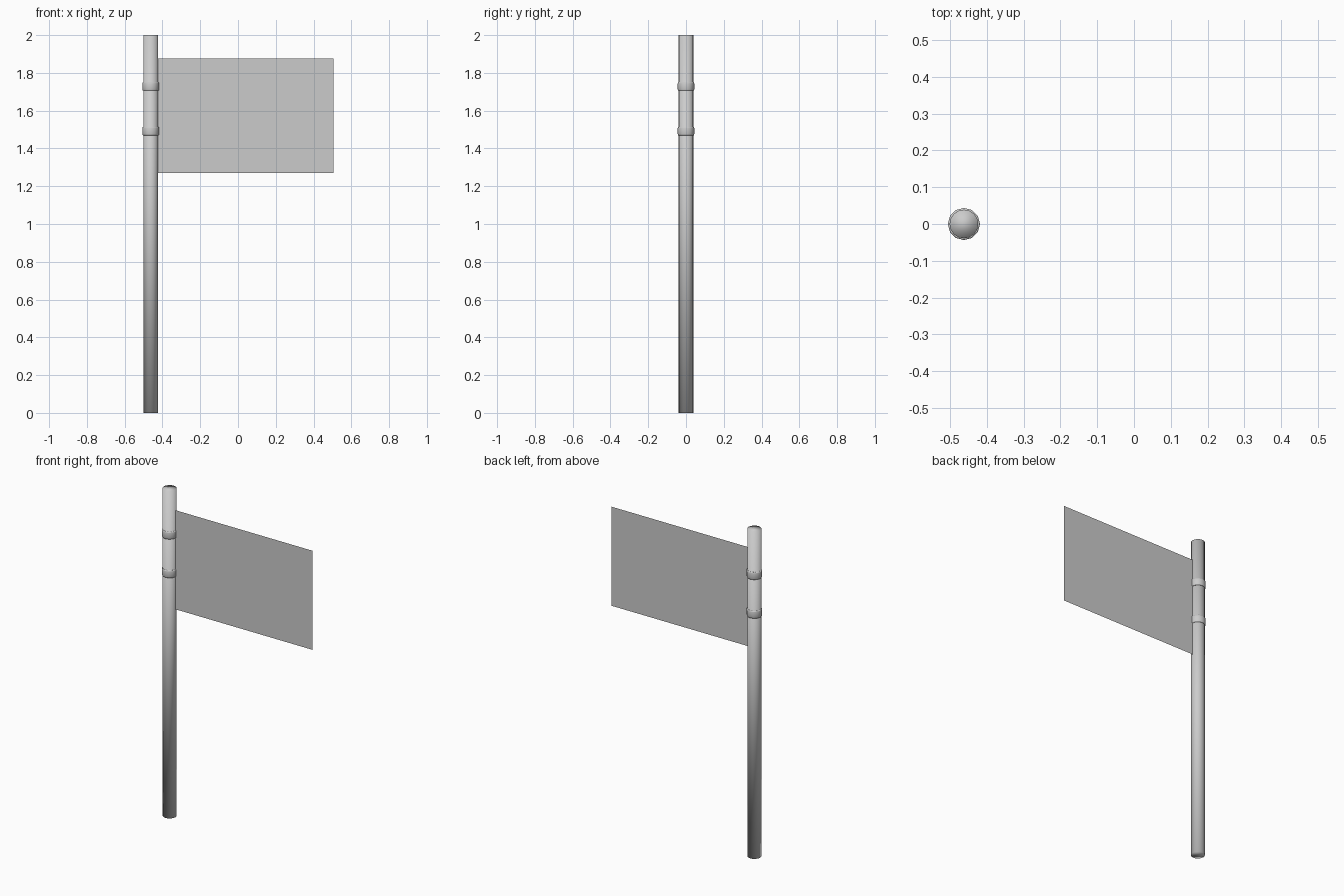
import bpy, bmesh, math

if "Cube" in bpy.data.objects:
    bpy.data.objects.remove(bpy.data.objects["Cube"])

CX = -0.462      # pole axis
SIDES = 16


def lathe(name, profile, sides, capped=False, closed=False):
    """Spin a (radius, z) profile around the pole axis."""
    bm = bmesh.new()
    loops = []
    for r, z in profile:
        loops.append([bm.verts.new((r * math.cos(2 * math.pi * i / sides),
                                    r * math.sin(2 * math.pi * i / sides), z))
                      for i in range(sides)])
    pairs = list(zip(loops, loops[1:]))
    if closed:
        pairs.append((loops[-1], loops[0]))
    for a, b in pairs:
        for i in range(sides):
            j = (i + 1) % sides
            bm.faces.new((a[i], a[j], b[j], b[i]))
    if capped:
        bm.faces.new(loops[0][::-1])
        bm.faces.new(loops[-1])
    bmesh.ops.recalc_face_normals(bm, faces=bm.faces)
    for f in bm.faces:
        f.smooth = True
    mesh = bpy.data.meshes.new(name)
    bm.to_mesh(mesh)
    bm.free()
    ob = bpy.data.objects.new(name, mesh)
    ob.location.x = CX
    bpy.context.collection.objects.link(ob)
    return ob


# Pole: plain capped cylinder with soft shading
lathe("pole", [(0.039, 0), (0.039, 2.0)], SIDES, capped=True)

# Two bands that hold the flag, with slightly chamfered rims
for name, z in (("upper_band", 1.728), ("lower_band", 1.492)):
    h, r = 0.0225, 0.0437
    lathe(name, [(0.037, z - h), (r - 0.002, z - h), (r, z - h + 0.006),
                 (r, z + h - 0.006), (r - 0.002, z + h), (0.037, z + h)],
          12, closed=True)

# Flag: single flat sheet meeting the pole
bpy.ops.mesh.primitive_grid_add(x_subdivisions=8, y_subdivisions=1, size=1)
flag = bpy.context.object
flag.name = "flag"
x0, x1, z0, z1 = CX + 0.036, 0.505, 1.27, 1.875
flag.location = ((x0 + x1) / 2, 0, (z0 + z1) / 2)
flag.rotation_euler.x = math.pi / 2
flag.scale = (x1 - x0, z1 - z0, 1)
bpy.ops.object.transform_apply(location=False, rotation=True, scale=True)
